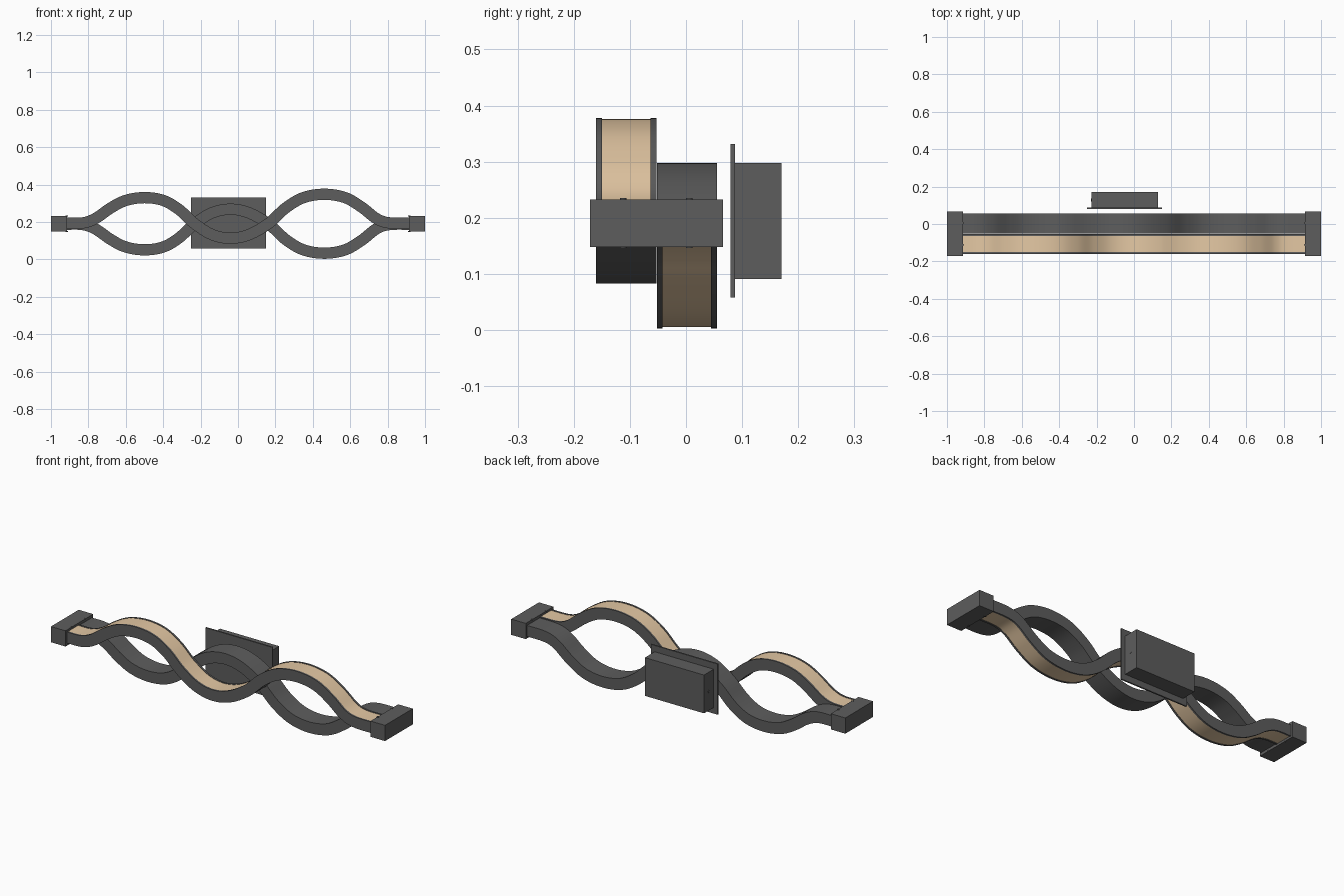
import bpy, bmesh, math
from mathutils import Vector

if "Cube" in bpy.data.objects:
    bpy.data.objects.remove(bpy.data.objects["Cube"])


def material(name, rgb):
    m = bpy.data.materials.new(name)
    m.diffuse_color = (*rgb, 1)
    m.use_nodes = True
    m.node_tree.nodes["Principled BSDF"].inputs["Base Color"].default_value = m.diffuse_color
    return m


GREY = material("dark_metal", (0.11, 0.11, 0.11))
TAN = material("warm_diffuser", (0.78, 0.58, 0.37))


def finish(name, bm, mat, smooth=False):
    bmesh.ops.recalc_face_normals(bm, faces=bm.faces)
    me = bpy.data.meshes.new(name)
    bm.to_mesh(me)
    bm.free()
    me.materials.append(mat)
    ob = bpy.data.objects.new(name, me)
    bpy.context.collection.objects.link(ob)
    if smooth:
        bpy.ops.object.select_all(action='DESELECT')
        ob.select_set(True)
        bpy.context.view_layer.objects.active = ob
        bpy.ops.object.shade_smooth_by_angle(angle=math.radians(30))
    return ob


def box(name, lo, hi):
    bm = bmesh.new()
    bmesh.ops.create_cube(bm, size=1)
    for v in bm.verts:
        v.co = Vector([l + (c + 0.5) * (h - l) for l, h, c in zip(lo, hi, v.co)])
    return finish(name, bm, GREY)


def screw(name, loc, axis, r=0.006, depth=0.006):
    bm = bmesh.new()
    bmesh.ops.create_cone(bm, cap_ends=True, segments=16, radius1=r, radius2=r, depth=depth)
    q = Vector((0, 0, 1)).rotation_difference(Vector(axis))
    for v in bm.verts:
        v.co = q @ v.co + Vector(loc)
    return finish(name, bm, GREY, True)


def smooth_path(pts, n=8):
    # Catmull-Rom curve through the points
    p = [Vector(a) for a in pts]
    p = [2 * p[0] - p[1]] + p + [2 * p[-1] - p[-2]]
    out = []
    for i in range(1, len(p) - 2):
        a, b, c, d = p[i - 1:i + 3]
        for k in range(n):
            t = k / n
            out.append(0.5 * (2 * b + (c - a) * t + (2 * a - 5 * b + 4 * c - d) * t * t
                              + (3 * b - a - 3 * c + d) * t ** 3))
    return out + [p[-2]]


def sweep(name, path, profile, mat):
    # profile = (y, offset along the path normal)
    bm = bmesh.new()
    rings = []
    for i, c in enumerate(path):
        t = (path[min(i + 1, len(path) - 1)] - path[max(i - 1, 0)]).normalized()
        rings.append([bm.verts.new((c.x - t.y * o, y, c.y + t.x * o)) for y, o in profile])
    m = len(profile)
    for r, s in zip(rings, rings[1:]):
        for j in range(m):
            bm.faces.new((r[j], r[(j + 1) % m], s[(j + 1) % m], s[j]))
    bm.faces.new(rings[0])
    bm.faces.new(rings[-1])
    return finish(name, bm, mat, True)


# Centreline (x, z) of the front wave; the back wave is its reflection
WAVE = [(-0.93, .193), (-0.83, .195), (-0.76, .220), (-0.68, .275), (-0.6, .315),
        (-0.5, .330), (-0.4, .315), (-0.315, .266), (-0.235, .193), (-0.14, .133),
        (-0.04, .113), (0.06, .133), (0.165, .193), (0.255, .275), (0.35, .330),
        (0.46, .348), (0.57, .331), (0.66, .280), (0.74, .218), (0.81, .195), (0.93, .193)]

H, WALL, LIP = 0.03, 0.01, 0.002
for side, y0, y1, s in (("front", -0.16, -0.053, 1), ("back", -0.052, 0.055, -1)):
    path = smooth_path([(x, z if s > 0 else 0.381 - z) for x, z in WAVE])
    a, b = y0 + WALL, y1 - WALL
    # U-shaped channel with a light strip set into its open face
    channel = [(y0, -H), (y1, -H), (y1, H), (b, H), (b, H - 0.015), (a, H - 0.015), (a, H), (y0, H)]
    strip = [(a, H - 0.015), (b, H - 0.015), (b, H - LIP), (a, H - LIP)]
    sweep(side + "_wave_channel", path, [(y, o * s) for y, o in channel], GREY)
    sweep(side + "_wave_diffuser", path, [(y, o * s) for y, o in strip], TAN)

# End caps with small screws
for side, s in (("left", -1), ("right", 1)):
    xs = sorted((s * 0.913, s * 1.0))
    box(side + "_end_cap", (xs[0], -0.171, 0.148), (xs[1], 0.066, 0.233))
    for i, y in enumerate((-0.112, 0.006)):
        for z, lab in ((0.232, "top"), (0.149, "bottom")):
            screw(f"{side}_cap_screw_{lab}_{i}", (s * 0.916, y, z), (0, 0, 1))
    # Screws on the sides of the wall box
    screw(side + "_box_screw", (-0.05 + s * 0.177, 0.128, 0.194), (1, 0, 0), 0.007, 0.004)

# Wall mount
box("mount_plate", (-0.25, 0.079, 0.058), (0.15, 0.087, 0.332))
box("wall_box", (-0.227, 0.086, 0.091), (0.127, 0.17, 0.298))
